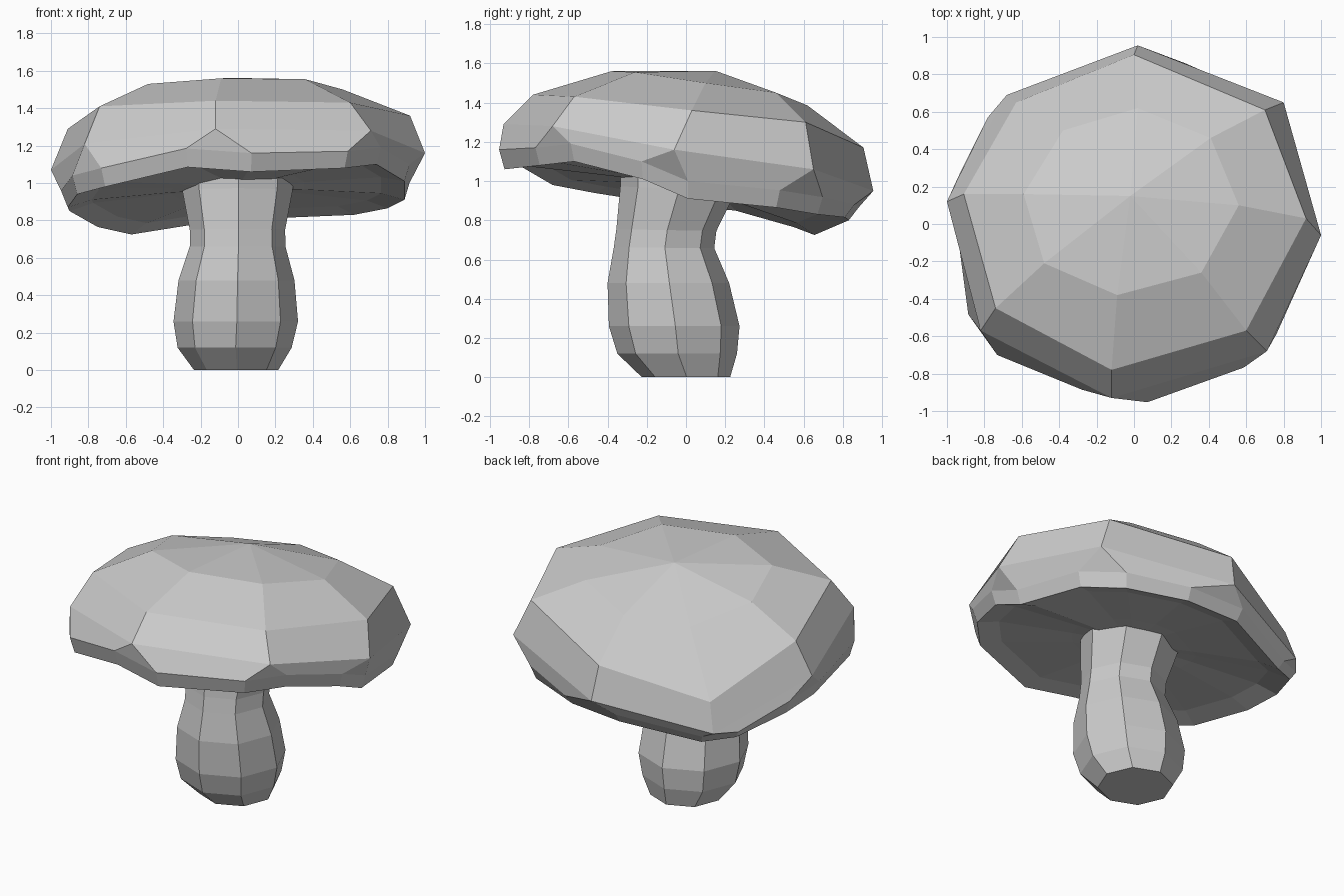
import bpy, bmesh
from math import cos, sin, tau, radians

if "Cube" in bpy.data.objects:
    bpy.data.objects.remove(bpy.data.objects["Cube"])


def bridge(bm, low, high):
    """Join two equal loops with quads."""
    n = len(low)
    for i in range(n):
        j = (i + 1) % n
        bm.faces.new((low[i], low[j], high[j], high[i]))


def fan(bm, loop, centre):
    for i in range(len(loop)):
        bm.faces.new((loop[i], loop[(i + 1) % len(loop)], centre))


def finish(bm, name):
    bmesh.ops.recalc_face_normals(bm, faces=bm.faces[:])
    mesh = bpy.data.meshes.new(name)
    bm.to_mesh(mesh)
    bm.free()
    obj = bpy.data.objects.new(name, mesh)
    bpy.context.collection.objects.link(obj)
    return obj


# Stem: bent octagonal sweep (x, y, z, radius)
bm = bmesh.new()
stem_path = [(-.01, 0, 0, .225), (-.018, -.045, .12, .305), (-.012, -.06, .26, .333),
             (-.008, -.09, .48, .31), (-.002, -.112, .66, .256), (-.003, -.10, .75, .255),
             (-.003, -.04, .96, .295), (-.003, -.03, 1.08, .305)]
rings = []
for x, y, z, r in stem_path:
    tilt = 0.12 * max(0, z - .6)      # rings lean back toward the cap
    ring = []
    for k in range(8):
        a = tau * k / 8 + radians(1)
        ring.append(bm.verts.new((x + r * cos(a), y + r * sin(a), z - tilt * r * sin(a))))
    rings.append(ring)
for a, b in zip(rings, rings[1:]):
    bridge(bm, a, b)
bm.faces.new(rings[0])
bm.faces.new(rings[-1])
finish(bm, "stem")

# Cap: tilted eight-cornered rings, counter-clockwise from the front
crown = [(-.09, -.38, 1.56), (.36, -.26, 1.555), (.56, .10, 1.50), (.41, .46, 1.45),
         (.02, .62, 1.385), (-.38, .50, 1.37), (-.59, .16, 1.46), (-.48, -.21, 1.53)]
shoulder = [(-.12, -.78, 1.44), (.60, -.57, 1.43), (.92, .03, 1.36), (.70, .61, 1.30),
            (0, .905, 1.17), (-.63, .65, 1.0), (-.91, .16, 1.29), (-.74, -.45, 1.41)]
corners = [(-.12, -.93, 1.29), (.71, -.68, 1.28), (1, -.06, 1.16), (.80, .65, 1.06),
           (.02, .955, .95), (-.68, .69, .82), (-1, .12, 1.07), (-.82, -.57, 1.21)]
# Lower rim: two points for each corner
rim = [(-.27, -.86, 1.085), (.07, -.925, 1.06), (.57, -.745, 1.08), (.74, -.57, 1.10),
       (.89, -.22, 1.01), (.89, .01, .91), (.80, .46, .865), (.62, .67, .83),
       (.26, .81, .815), (-.10, .83, .80), (-.57, .655, .725), (-.75, .55, .765),
       (-.90, .25, .85), (-.91, -.03, .87), (-.86, -.47, .94), (-.71, -.68, .98)]
# Rim side above each corner pair: outward scale and height
side = [(1.03, .1), (1.03, .09), (1.03, .09), (1.04, .088),
        (1.06, .065), (1.04, .05), (1.04, .09), (1.03, .1)]

bm = bmesh.new()


def add(points):
    return [bm.verts.new(p) for p in points]


v_crown, v_shoulder, v_corner = add(crown), add(shoulder), add(corners)
v_side = add([(x * side[i // 2][0], y * side[i // 2][0], z + side[i // 2][1])
              for i, (x, y, z) in enumerate(rim)])
v_rim = add(rim)
# Slightly hollow underside with a short inner lip
v_lip = add([(x * .86, y * .86, .945 + .86 * (z - .91)) for x, y, z in rim])
v_under = add([(x * .4, y * .4, .965 + .4 * (z - .91)) for x, y, z in rim])

fan(bm, v_crown, bm.verts.new((-.02, .15, 1.562)))
bridge(bm, v_shoulder, v_crown)
bridge(bm, v_corner, v_shoulder)
for i in range(8):
    j = (i + 1) % 8
    bm.faces.new((v_side[2 * i], v_side[2 * i + 1], v_corner[i]))
    bm.faces.new((v_side[2 * i + 1], v_side[2 * j], v_corner[j], v_corner[i]))
bridge(bm, v_rim, v_side)
bridge(bm, v_lip, v_rim)
bridge(bm, v_under, v_lip)
fan(bm, v_under, bm.verts.new((0, 0, .97)))
finish(bm, "cap")
